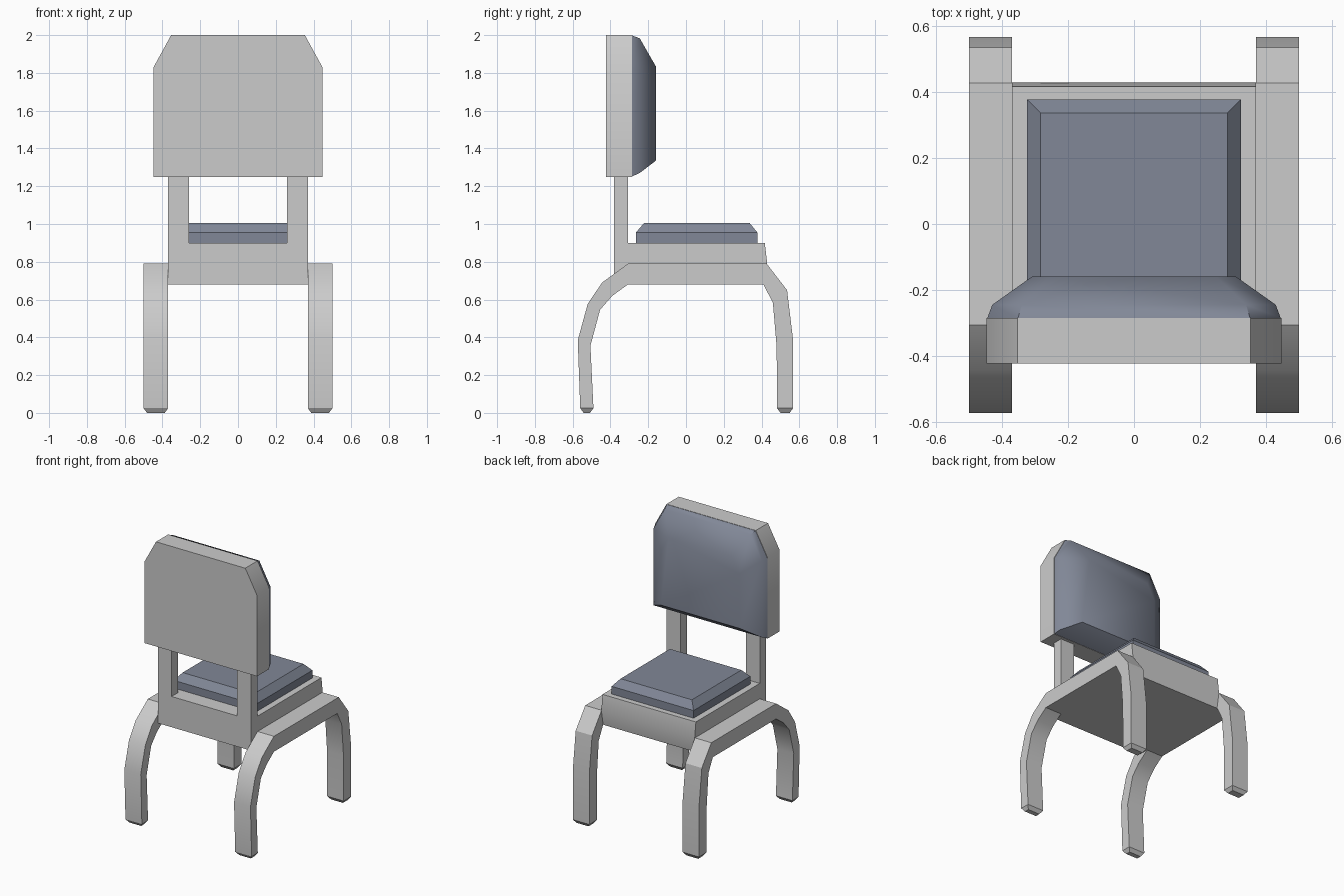
import bpy, bmesh, math

if "Cube" in bpy.data.objects:
    bpy.data.objects.remove(bpy.data.objects["Cube"])


def loft(name, rings, mat=None, angle=30, mirror=False):
    """Skin a list of equal-sized point rings and cap both ends."""
    bm = bmesh.new()
    loops = [[bm.verts.new(p) for p in ring] for ring in rings]
    n = len(loops[0])
    for a, b in zip(loops, loops[1:]):
        for i in range(n):
            j = (i + 1) % n
            bm.faces.new((a[i], a[j], b[j], b[i]))
    bm.faces.new(loops[0][::-1])
    bm.faces.new(loops[-1])
    bmesh.ops.recalc_face_normals(bm, faces=bm.faces)
    mesh = bpy.data.meshes.new(name)
    bm.to_mesh(mesh)
    bm.free()
    ob = bpy.data.objects.new(name, mesh)
    bpy.context.collection.objects.link(ob)
    if mat:
        mesh.materials.append(mat)
    if mirror:
        ob.modifiers.new("mirror", 'MIRROR')
    bpy.ops.object.select_all(action='DESELECT')
    bpy.context.view_layer.objects.active = ob
    ob.select_set(True)
    bpy.ops.object.shade_smooth_by_angle(angle=math.radians(angle))
    return ob


def rect(x0, x1, y0, y1, z):
    return [(x0, y0, z), (x1, y0, z), (x1, y1, z), (x0, y1, z)]


fabric = bpy.data.materials.new("blue_grey_fabric")
fabric.diffuse_color = (0.22, 0.245, 0.31, 1)
fabric.use_nodes = True
fabric.node_tree.nodes["Principled BSDF"].inputs["Base Color"].default_value = fabric.diffuse_color

# Arched leg pair: (outer y, outer z, inner y, inner z) stations, back foot to front foot
stations = [
    (-0.56, 0.025, -0.49, 0.025), (-0.573, 0.385, -0.506, 0.355),
    (-0.52, 0.578, -0.455, 0.546), (-0.444, 0.69, -0.39, 0.62),
    (-0.307, 0.79, -0.307, 0.68), (0.427, 0.79, 0.41, 0.68),
    (0.535, 0.65, 0.46, 0.583), (0.567, 0.385, 0.48, 0.35),
    (0.567, 0.025, 0.482, 0.025)]
legs = [[(0.37, a, b), (0.5, a, b), (0.5, c, d), (0.37, c, d)]
        for a, b, c, d in stations]


def foot(a, c, inset=0.018):
    s = inset if a < c else -inset
    return [(0.388, a + s, 0), (0.482, a + s, 0),
            (0.482, c - s, 0), (0.388, c - s, 0)]


loft("leg_arches", [foot(-0.56, -0.49)] + legs + [foot(0.567, 0.482)], mirror=True)

# Seat frame: side profile across the width
frame = [(-0.38, 0.68), (0.41, 0.68), (0.43, 0.79), (0.417, 0.90), (-0.38, 0.90)]
loft("seat_frame", [[(x, y, z) for y, z in frame] for x in (-0.37, 0.37)])

# Back posts
loft("back_posts", [rect(0.26, 0.37, -0.38, -0.307, z) for z in (0.90, 1.26)],
     mirror=True)

# Seat cushion with bevelled top
loft("seat_cushion", [rect(-0.325, 0.325, -0.265, 0.378, 0.90),
                      rect(-0.325, 0.325, -0.265, 0.378, 0.955),
                      rect(-0.283, 0.283, -0.222, 0.337, 1.005)], fabric)


def back_ring(y, w, z0, z1, cx, cz):
    """Backrest outline with clipped top corners."""
    return [(-w, y, z0), (w, y, z0), (w, y, z1 - cz),
            (w - cx, y, z1), (cx - w, y, z1), (-w, y, z1 - cz)]


# Backrest shell and its padded cushion
loft("backrest_shell", [back_ring(y, 0.447, 1.25, 2.0, 0.093, 0.17)
                        for y in (-0.423, -0.285)])
loft("backrest_cushion", [back_ring(-0.285, 0.445, 1.252, 1.998, 0.093, 0.17),
                          back_ring(-0.245, 0.43, 1.27, 1.983, 0.09, 0.165),
                          back_ring(-0.16, 0.31, 1.335, 1.835, 0.06, 0.11)],
     fabric, angle=45)
